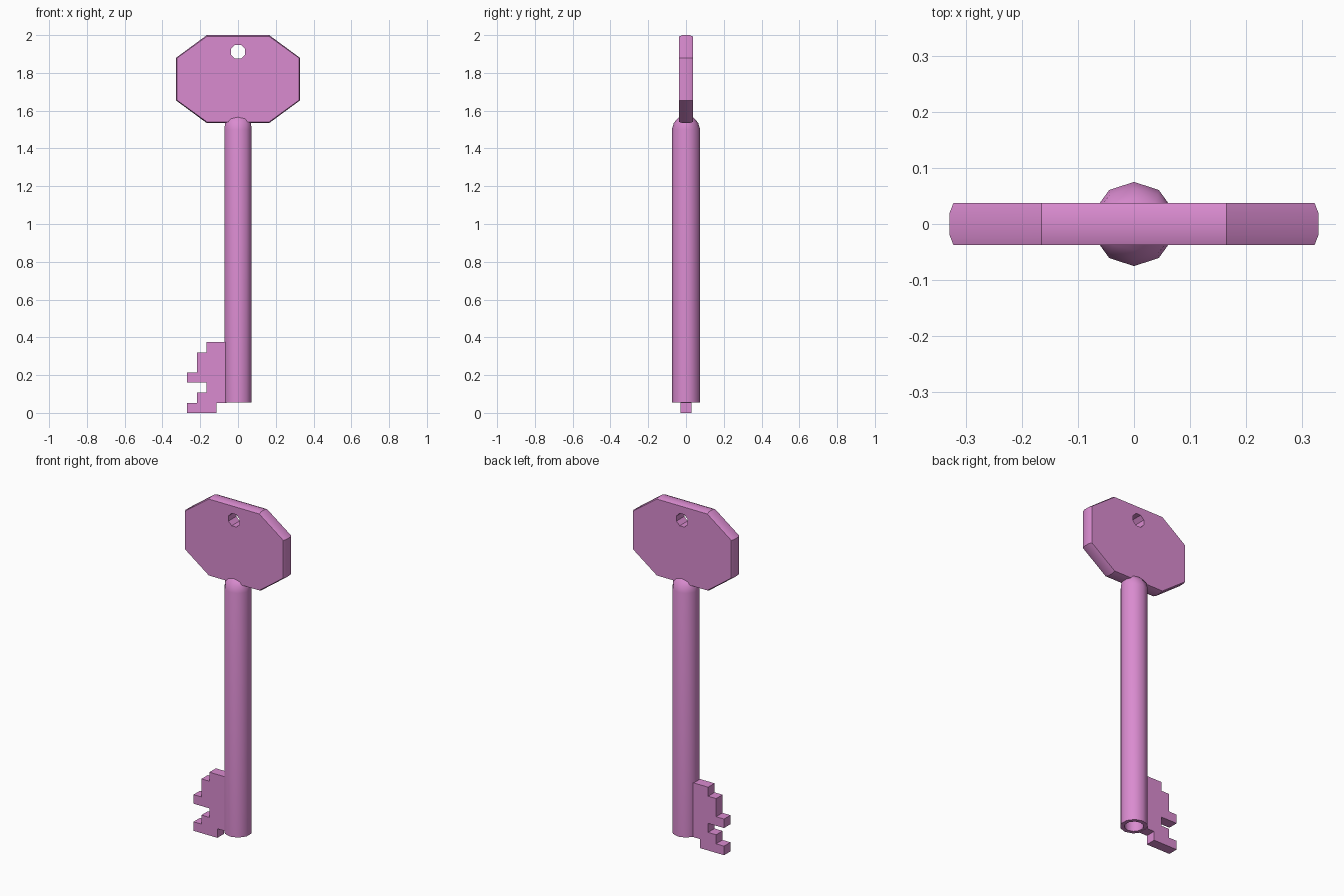
import bpy, bmesh, math

cube = bpy.data.objects.get("Cube")
if cube:
    bpy.data.objects.remove(cube, do_unlink=True)

pink = bpy.data.materials.new("pink")
pink.use_nodes = True
COLOUR = (0.70, 0.26, 0.63, 1)
pink.diffuse_color = COLOUR
pink.node_tree.nodes["Principled BSDF"].inputs["Base Color"].default_value = COLOUR


def loft(name, rings, smooth_angle=None):
    """Join matching rings of points with quads and cap both ends."""
    bm = bmesh.new()
    loops = [[bm.verts.new(p) for p in ring] for ring in rings]
    n = len(loops[0])
    for a, b in zip(loops, loops[1:]):
        for i in range(n):
            j = (i + 1) % n
            bm.faces.new((a[i], a[j], b[j], b[i]))
    bm.faces.new(loops[0])
    bm.faces.new(loops[-1])
    bmesh.ops.recalc_face_normals(bm, faces=bm.faces)
    mesh = bpy.data.meshes.new(name)
    bm.to_mesh(mesh)
    bm.free()
    mesh.materials.append(pink)
    obj = bpy.data.objects.new(name, mesh)
    bpy.context.collection.objects.link(obj)
    if smooth_angle:
        bpy.ops.object.select_all(action='DESELECT')
        obj.select_set(True)
        bpy.context.view_layer.objects.active = obj
        bpy.ops.object.shade_smooth_by_angle(angle=math.radians(smooth_angle))
    return obj


def circle(rx, ry, z, sides=10):
    steps = [2 * math.pi * i / sides for i in range(sides)]
    return [(rx * math.sin(a), ry * math.cos(a), z) for a in steps]


# Hollow shaft: bore floor, bore wall, rim, tube, shoulder narrowing into the head
R = 0.075
loft("shaft", [
    circle(0.052, 0.052, 0.25),
    circle(0.052, 0.052, 0.055),
    circle(R, R, 0.055),
    circle(R, R, 1.5),
    circle(R * 0.97, R * 0.86, 1.535),
    circle(R * 0.85, R * 0.62, 1.557),
    circle(R * 0.6, R * 0.4, 1.572),
], 40)

# Octagonal head with a slightly crowned rim
CENTRE, HALF_W, HALF_H = 1.767, 0.329, 0.233


def octagon(y, inset):
    w, h = HALF_W - inset, HALF_H - inset
    quarter = [(w, 0.112), (0.165, h)]
    right = quarter + [(-x, z) for x, z in reversed(quarter)]
    full = right + [(-x, -z) for x, z in right]
    return [(x, y, CENTRE + z) for x, z in full]


head = loft("head", [octagon(-0.037, 0.007), octagon(-0.019, 0),
                     octagon(0.019, 0), octagon(0.037, 0.007)], 30)

# Hanging hole through the head
bpy.ops.mesh.primitive_cylinder_add(vertices=8, radius=0.04, depth=0.3,
                                    location=(0, 0, 1.912),
                                    rotation=(math.pi / 2, math.pi / 8, 0))
cutter = bpy.context.object
cutter.name = "hole_cutter"
cutter.data.materials.append(pink)
cutter.hide_render = True
cutter.display_type = 'WIRE'
hole = head.modifiers.new("hole", 'BOOLEAN')
hole.operation = 'DIFFERENCE'
hole.solver = 'EXACT'
hole.object = cutter
bpy.context.view_layer.update()
# Bake the cut and drop the cutter
cut_mesh = bpy.data.meshes.new_from_object(
    head.evaluated_get(bpy.context.evaluated_depsgraph_get()))
head.modifiers.clear()
head.data = cut_mesh
bpy.data.objects.remove(cutter, do_unlink=True)

# Stepped bit, in grid steps to the side of the shaft
S = 0.0535
outline = [(0, 1), (1, 1), (1, 0), (4, 0), (4, 1), (3, 1), (3, 2), (2, 2), (2, 3),
           (4, 3), (4, 4), (3, 4), (3, 6), (2, 6), (2, 7), (0, 7)]
edge = [(-0.062 - 0.052 * u, S * v) for u, v in outline]
loft("bit", [[(x, y, z) for x, z in edge] for y in (-0.03, 0.03)])
